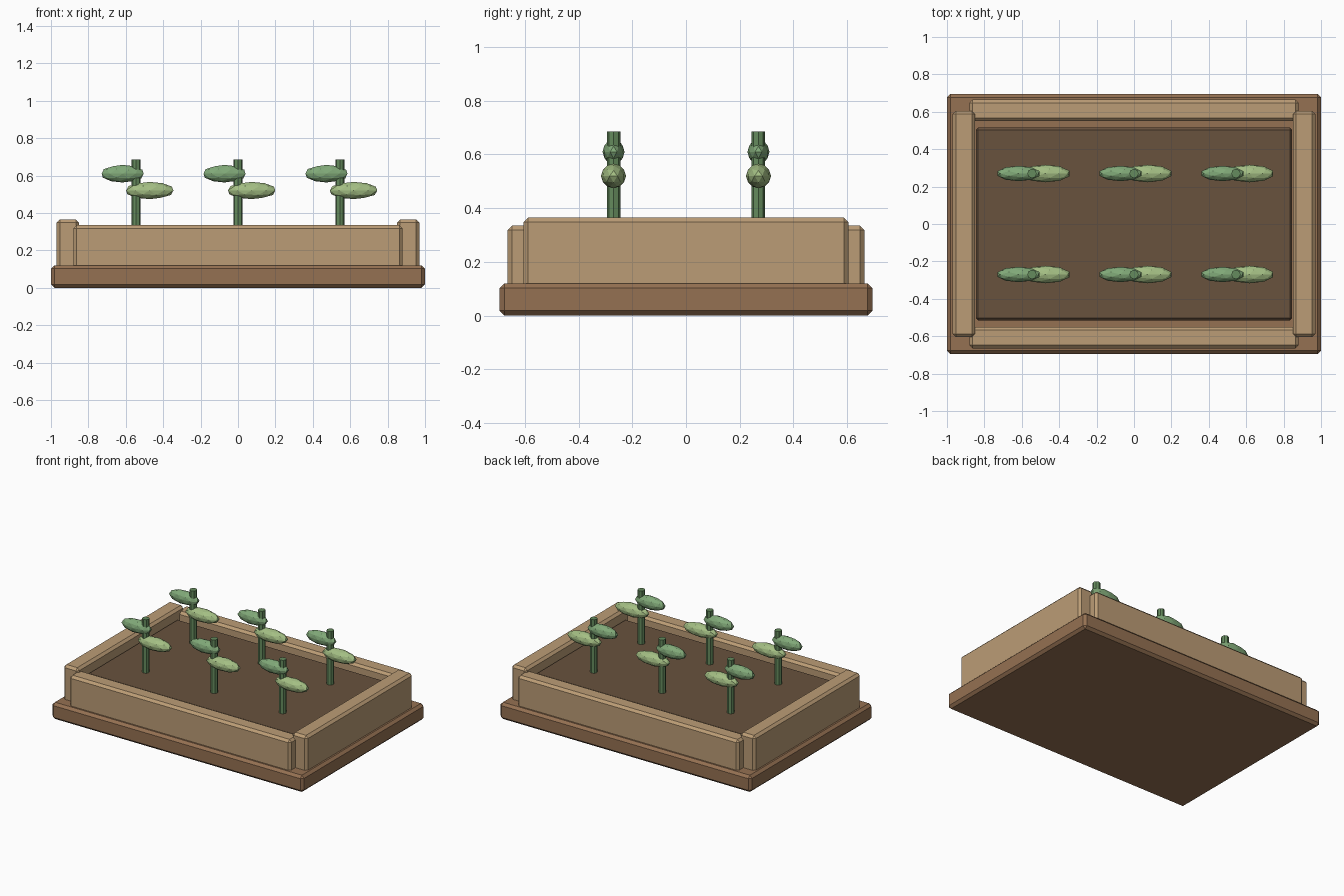
import bpy, math

if "Cube" in bpy.data.objects:
    bpy.data.objects.remove(bpy.data.objects["Cube"])

def mat(name, rgb):
    m = bpy.data.materials.new(name)
    m.diffuse_color = (*rgb, 1)
    m.use_nodes = True
    m.node_tree.nodes["Principled BSDF"].inputs["Base Color"].default_value = m.diffuse_color
    return m

BASE = mat("dark_wood", (0.30, 0.165, 0.085))
WALL = mat("light_wood", (0.50, 0.335, 0.18))
SOIL = mat("soil", (0.14, 0.085, 0.048))
STEM = mat("stem_green", (0.13, 0.26, 0.11))
LEAF_A = mat("leaf_green", (0.22, 0.40, 0.19))
LEAF_B = mat("leaf_light_green", (0.37, 0.52, 0.23))

def finish(name, m):
    o = bpy.context.object
    o.name = name
    o.data.materials.append(m)
    return o

def box(name, x, y, z, m, bevel):
    bpy.ops.mesh.primitive_cube_add(size=1, location=[sum(r) / 2 for r in (x, y, z)])
    o = finish(name, m)
    o.scale = [r[1] - r[0] for r in (x, y, z)]
    bpy.ops.object.transform_apply(location=False, rotation=False, scale=True)
    b = o.modifiers.new("bevel", 'BEVEL')
    b.width = bevel
    b.segments = 1
    return o

def leaf(name, loc, half, m):
    bpy.ops.mesh.primitive_ico_sphere_add(subdivisions=2, radius=1, location=loc)
    finish(name, m).scale = half

# base tray and soil bed
box("base", (-1, 1), (-0.695, 0.695), (0, 0.12), BASE, 0.018)
box("soil", (-0.845, 0.845), (-0.515, 0.515), (0.10, 0.30), SOIL, 0.012)

# planter walls
for s, n in ((-1, "front"), (1, "back")):
    box(n + "_wall", (-0.88, 0.88), sorted((s * 0.55, s * 0.665)), (0.10, 0.335), WALL, 0.017)
for s, n in ((-1, "left"), (1, "right")):
    box(n + "_wall", sorted((s * 0.85, s * 0.97)), (-0.605, 0.605), (0.10, 0.365), WALL, 0.017)

# seedlings: stem with two leaves
i = 0
for y in (-0.27, 0.27):
    for x in (-0.545, 0, 0.545):
        i += 1
        bpy.ops.mesh.primitive_cylinder_add(vertices=8, radius=0.025, depth=0.425,
                                            location=(x, y, 0.4725))
        finish(f"stem_{i}", STEM)
        leaf(f"upper_leaf_{i}", (x - 0.072, y, 0.61), (0.118, 0.041, 0.047), LEAF_A)
        leaf(f"lower_leaf_{i}", (x + 0.073, y, 0.52), (0.133, 0.047, 0.046), LEAF_B)
